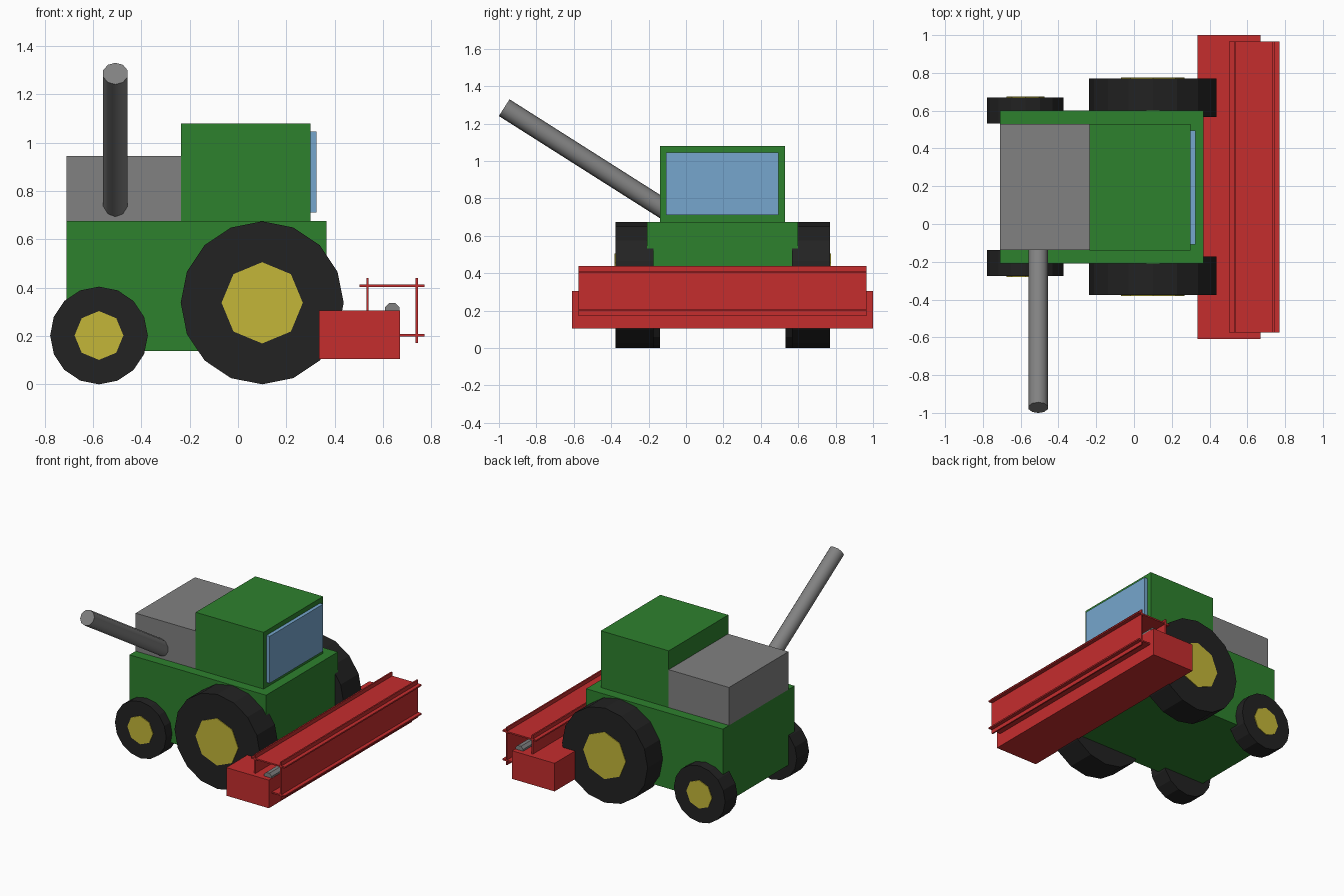
import bpy, math
from mathutils import Vector

if "Cube" in bpy.data.objects:
    bpy.data.objects.remove(bpy.data.objects["Cube"])


def material(name, rgb):
    m = bpy.data.materials.new(name)
    m.diffuse_color = (*rgb, 1)
    m.use_nodes = True
    m.node_tree.nodes["Principled BSDF"].inputs["Base Color"].default_value = m.diffuse_color
    return m


GREEN = material("green paint", (0.027, 0.22, 0.027))
RED = material("red paint", (0.56, 0.026, 0.027))
YELLOW = material("yellow hub", (0.55, 0.47, 0.04))
BLACK = material("black rubber", (0.016, 0.016, 0.016))
GREY = material("grey metal", (0.22, 0.22, 0.22))
BLUE = material("blue glass", (0.18, 0.38, 0.61))


def box(name, x, y, z, mat):
    """Box from (min, max) pairs on each axis."""
    spans = (x, y, z)
    bpy.ops.mesh.primitive_cube_add(size=1, location=[(a + b) / 2 for a, b in spans])
    ob = bpy.context.object
    ob.name = name
    ob.scale = [b - a for a, b in spans]
    bpy.ops.object.transform_apply(location=False, rotation=False, scale=True)
    ob.data.materials.append(mat)
    return ob


def rod(name, start, end, radius, sides, mat, turn=0.0):
    """Straight cylinder between two points."""
    a, b = Vector(start), Vector(end)
    bpy.ops.mesh.primitive_cylinder_add(vertices=sides, radius=radius, depth=(b - a).length,
                                        location=(a + b) / 2)
    ob = bpy.context.object
    ob.name = name
    ob.data.materials.append(mat)
    # Lie the cylinder in the y-z plane along the given direction
    d = b - a
    ob.rotation_euler = (math.atan2(-d.y, d.z), 0, 0)
    if turn:
        for v in ob.data.vertices:
            x, y = v.co.x, v.co.y
            v.co.x = x * math.cos(turn) - y * math.sin(turn)
            v.co.y = x * math.sin(turn) + y * math.cos(turn)
    return ob


# Body, engine cover, cab and windscreen
MID = 0.197
box("body", (-0.71, 0.367), (-0.208, 0.6), (0.137, 0.675), GREEN)
box("engine_cover", (-0.71, -0.235), (-0.138, 0.53), (0.675, 0.945), GREY)
box("cab", (-0.235, 0.30), (-0.14, 0.53), (0.675, 1.079), GREEN)
box("windscreen", (0.30, 0.325), (-0.108, 0.495), (0.71, 1.045), BLUE)

# Wheels with hubs, mirrored about the body centre line
for label, x, r, hub_r, inner, outer in (("large", 0.1, 0.337, 0.168, 0.37, 0.573),
                                         ("small", -0.575, 0.202, 0.101, 0.335, 0.472)):
    for side, s in (("near", -1), ("far", 1)):
        y0, y1 = MID + s * inner, MID + s * outer
        rod(f"{label}_tyre_{side}", (x, y0, r), (x, y1, r), r, 16, BLACK)
        rod(f"{label}_hub_{side}", (x, y1 - s * 0.05, r), (x, y1 + s * 0.005, r), hub_r, 8, YELLOW)

# Unloading pipe slanting up from the engine cover
pipe = rod("unloading_pipe", (-0.507, -0.08, 0.719), (-0.507, -0.972, 1.285), 0.053, 10, GREY)
bpy.context.view_layer.objects.active = pipe
bpy.ops.object.shade_smooth_by_angle(angle=math.radians(45))

# Cutting header
box("header", (0.335, 0.67), (-0.61, 1.0), (0.105, 0.305), RED)

# Reel of four crossing slats around an axle
CX, CZ, HALF, OFF, T = 0.6375, 0.305, 0.134, 0.102, 0.005
LENGTH = (-0.575, 0.965)
rod("reel_axle", (CX, LENGTH[0], CZ), (CX, LENGTH[1], CZ), 0.033, 8, GREY, math.pi / 8)
for s, up, side in ((-1, "lower", "inner"), (1, "upper", "outer")):
    box(f"reel_{up}_slat", (CX - HALF, CX + HALF), LENGTH,
        (CZ + s * OFF - T, CZ + s * OFF + T), RED)
    box(f"reel_{side}_slat", (CX + s * OFF - T, CX + s * OFF + T), LENGTH,
        (CZ - HALF, CZ + HALF), RED)
